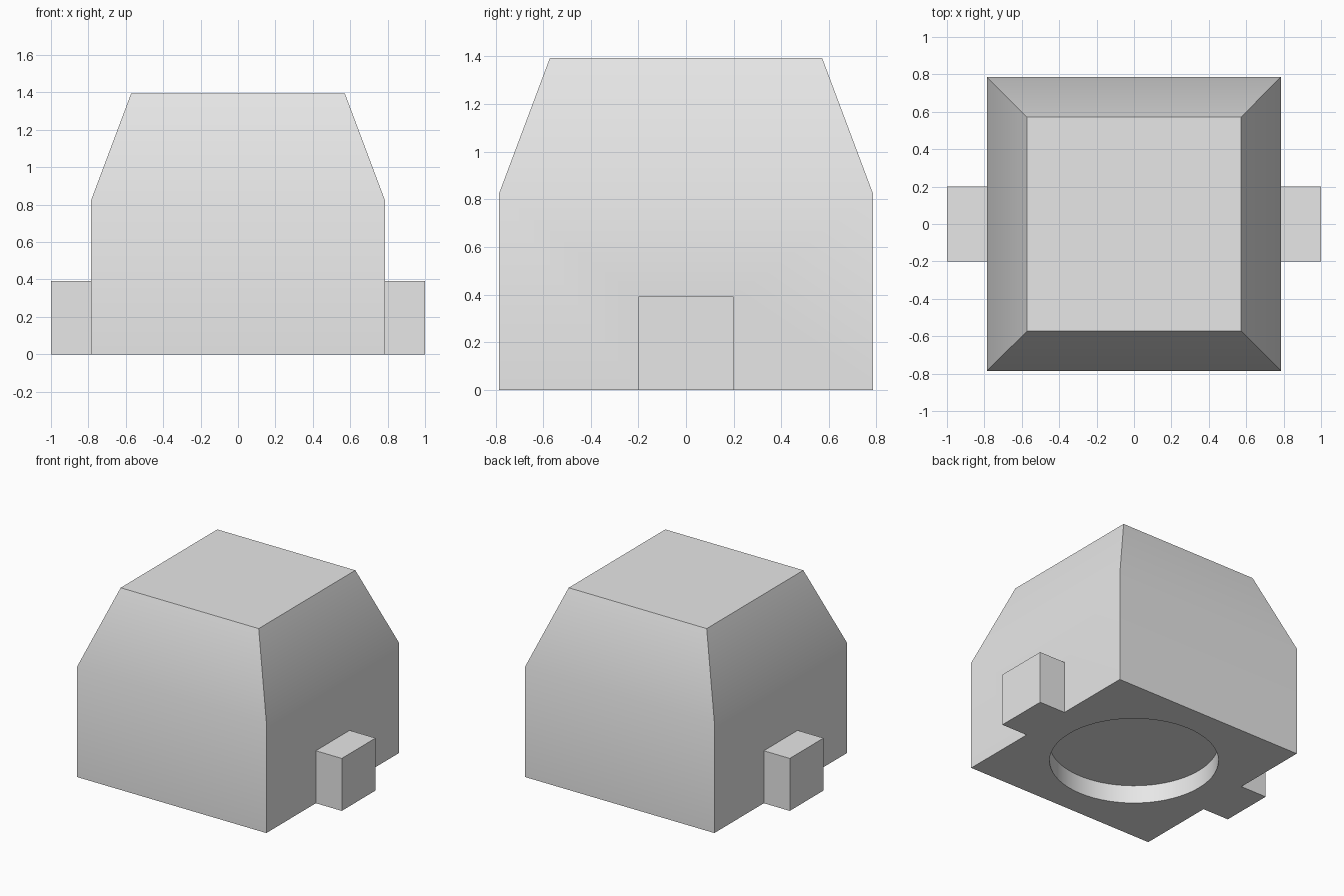
import bpy, bmesh, math

cube = bpy.data.objects.get("Cube")
if cube:
    bpy.data.objects.remove(cube, do_unlink=True)

# Plain grey material
grey = bpy.data.materials.new("plain_grey")
grey.use_nodes = True
grey.diffuse_color = (0.8, 0.8, 0.8, 1)
grey.node_tree.nodes["Principled BSDF"].inputs["Base Color"].default_value = (0.8, 0.8, 0.8, 1)

HALF, TOP_HALF = 0.785, 0.572
SHOULDER, HEIGHT = 0.825, 1.393
TAB_WIDTH, TAB_HEIGHT = 0.4, 0.393
HOLE_RADIUS, HOLE_DEPTH = 0.574, 0.135


def make_object(name, bm):
    bmesh.ops.recalc_face_normals(bm, faces=bm.faces)
    mesh = bpy.data.meshes.new(name)
    bm.to_mesh(mesh)
    bm.free()
    mesh.materials.append(grey)
    obj = bpy.data.objects.new(name, mesh)
    bpy.context.collection.objects.link(obj)
    return obj


def lofted_block(name, sections):
    """Stack of square sections given as (half width, height)."""
    bm = bmesh.new()
    rings = [[bm.verts.new((sx * h, sy * h, z))
              for sx, sy in ((-1, -1), (1, -1), (1, 1), (-1, 1))]
             for h, z in sections]
    for low, high in zip(rings, rings[1:]):
        for i in range(4):
            j = (i + 1) % 4
            bm.faces.new((low[i], low[j], high[j], high[i]))
    bm.faces.new(rings[0][::-1])
    bm.faces.new(rings[-1])
    return make_object(name, bm)


def box(name, x0, x1, width, height):
    bm = bmesh.new()
    bmesh.ops.create_cube(bm, size=1)
    for v in bm.verts:
        v.co = ((x0 + x1) / 2 + v.co.x * (x1 - x0), v.co.y * width, (v.co.z + 0.5) * height)
    return make_object(name, bm)


def combine(target, tool, operation):
    mod = target.modifiers.new(tool.name, "BOOLEAN")
    mod.operation, mod.solver, mod.object = operation, "EXACT", tool
    bpy.context.view_layer.objects.active = target
    bpy.ops.object.modifier_apply(modifier=mod.name)
    bpy.data.objects.remove(tool, do_unlink=True)


# Body with tapered upper part
body = lofted_block("body", [(HALF, 0), (HALF, SHOULDER), (TOP_HALF, HEIGHT)])

# Side tabs fused to the body
for side, sign in (("left", 1), ("right", -1)):
    x0, x1 = sorted((sign * 0.7, sign * 1.0))
    combine(body, box(side + "_tab", x0, x1, TAB_WIDTH, TAB_HEIGHT), "UNION")

# Round recess in the underside
bm = bmesh.new()
bmesh.ops.create_cone(bm, cap_ends=True, segments=64, radius1=HOLE_RADIUS,
                      radius2=HOLE_RADIUS, depth=2 * HOLE_DEPTH)
cutter = make_object("recess_cutter", bm)
cutter.hide_render = True
combine(body, cutter, "DIFFERENCE")

# Smooth the gentle shoulder and the recess wall, keep corners crisp
bpy.ops.object.select_all(action="DESELECT")
body.select_set(True)
bpy.context.view_layer.objects.active = body
bpy.ops.object.shade_smooth_by_angle(angle=math.radians(30))
